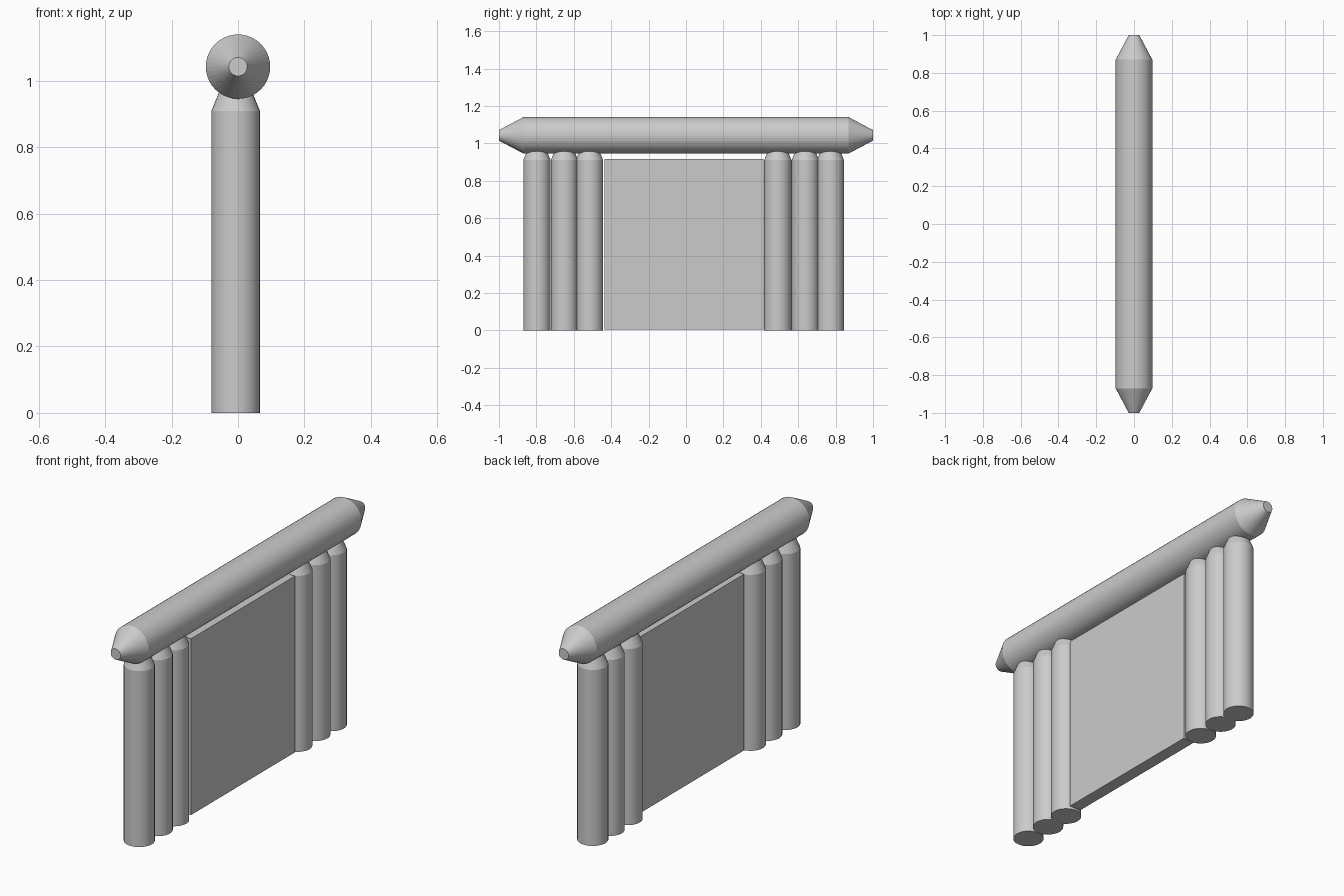
import bpy, bmesh, math
from mathutils import Matrix

if "Cube" in bpy.data.objects:
    bpy.data.objects.remove(bpy.data.objects["Cube"])

grey = bpy.data.materials.new("plain grey")
grey.diffuse_color = (0.6, 0.6, 0.6, 1)
grey.use_nodes = True
grey.node_tree.nodes["Principled BSDF"].inputs["Base Color"].default_value = grey.diffuse_color


def finish(name, bm, matrix, smooth=False):
    bmesh.ops.recalc_face_normals(bm, faces=bm.faces[:])
    bmesh.ops.transform(bm, matrix=matrix, verts=bm.verts[:])
    mesh = bpy.data.meshes.new(name)
    bm.to_mesh(mesh)
    bm.free()
    mesh.materials.append(grey)
    ob = bpy.data.objects.new(name, mesh)
    bpy.context.collection.objects.link(ob)
    if smooth:
        bpy.ops.object.select_all(action='DESELECT')
        bpy.context.view_layer.objects.active = ob
        ob.select_set(True)
        bpy.ops.object.shade_smooth_by_angle(angle=math.radians(20))
    return ob


def turned(name, profile, matrix, sides=32, smooth=False):
    """Stack of rings (radius, height) with flat caps."""
    bm = bmesh.new()
    rings = [[bm.verts.new((r * math.cos(2 * math.pi * i / sides),
                            r * math.sin(2 * math.pi * i / sides), h))
              for i in range(sides)] for r, h in profile]
    for a, b in zip(rings, rings[1:]):
        for i in range(sides):
            j = (i + 1) % sides
            bm.faces.new((a[i], a[j], b[j], b[i]))
    bm.faces.new(rings[0])
    bm.faces.new(rings[-1])
    return finish(name, bm, matrix, smooth)


# Top beam with tapered ends, lying along y
turned("top_beam", [(0.028, -1), (0.097, -0.87), (0.097, 0.87), (0.028, 1)],
       Matrix.Translation((0, 0, 1.043)) @ Matrix.Rotation(-math.pi / 2, 4, 'X'), sides=40)

# Two groups of three posts with tapered tips running into the beam
for side, start in (("front", -0.797), ("back", 0.491)):
    for n, step in enumerate((0, 0.147, 0.281)):
        turned(f"{side}_post_{n + 1}", [(0.073, 0), (0.073, 0.91), (0.022, 1.035)],
               Matrix.Translation((-0.007, start + step, 0)), smooth=True)

# Flat panel between the post groups
bm = bmesh.new()
bmesh.ops.create_cube(bm, size=1)
finish("panel", bm, Matrix.Translation((0.004, -0.01, 0.461))
       @ Matrix.Diagonal((0.064, 0.85, 0.912, 1)))
